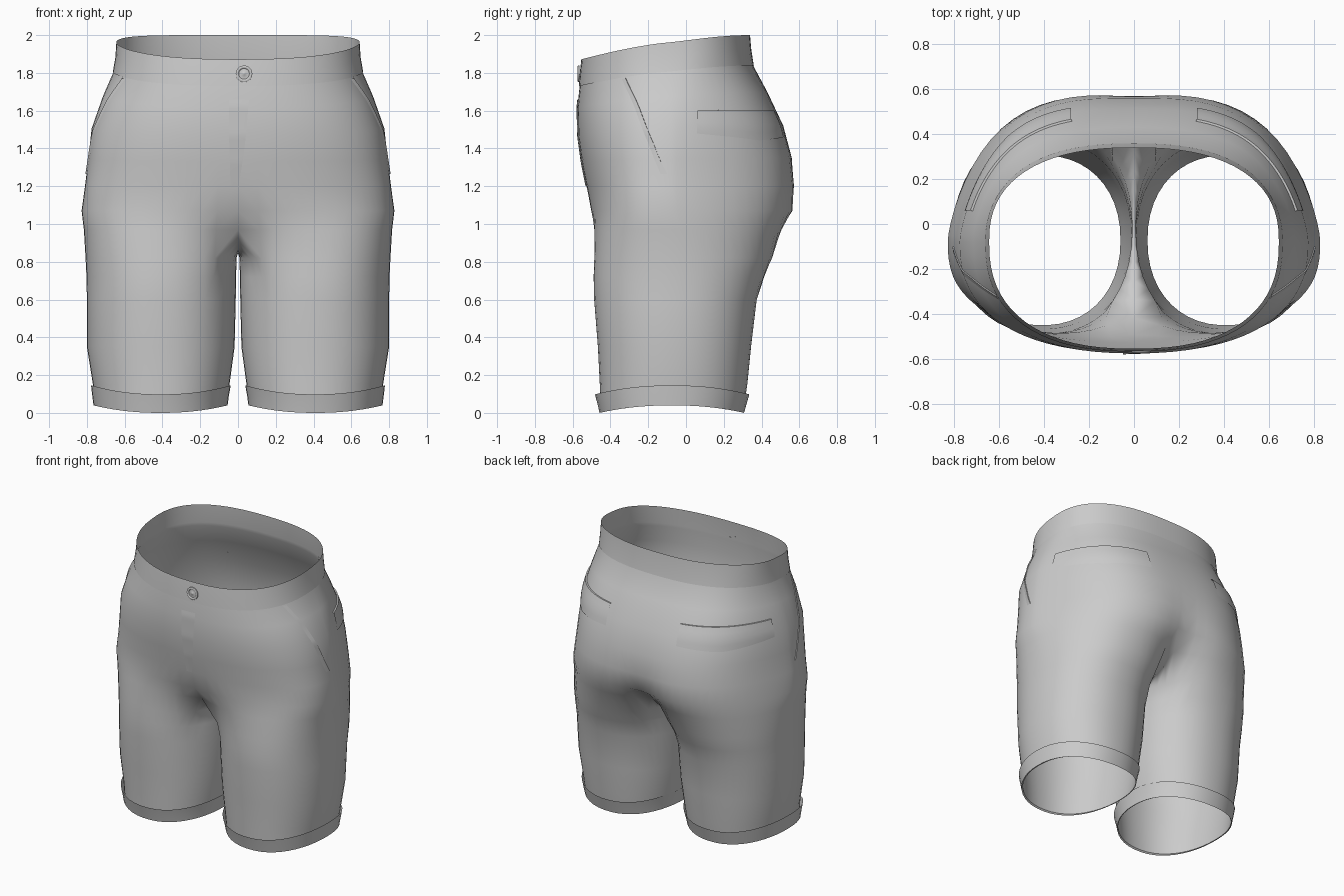
import bpy, bmesh, math
from mathutils import Vector

if "Cube" in bpy.data.objects:
    bpy.data.objects.remove(bpy.data.objects["Cube"])

M, K = 36, 10          # outer columns of a half, inner-thigh columns
YM = -0.08             # depth of the widest point


def spow(v, p):
    return math.copysign(abs(v) ** p, v)


# Hip rows: front z, back z, half width, front y, back y, centre dip front/back,
# front roundness, back tapering
ROWS = [
    (1.872, 2.00, .640, -.550, .335, 0, 0, .83, 0),
    (1.80, 1.92, .645, -.558, .342, 0, 0, .83, 0),
    (1.73, 1.84, .658, -.563, .355, 0, 0, .83, .2),
    (1.62, 1.70, .715, -.575, .430, 0, 0, .83, .6),
    (1.47, 1.52, .775, -.572, .515, 0, 0, .83, .9),
    (1.33, 1.35, .792, -.553, .565, 0, .005, .82, 1),
    (1.20, 1.20, .810, -.527, .583, 0, .015, .80, 1),
    (1.07, 1.07, .828, -.512, .583, .02, .05, .77, .9),
    (.97, .97, .812, -.507, .555, .09, .15, .74, .6),
]
# Leg rings: z, inner x, outer x, front y, back y
LEGS = [
    (.82, .008, .803, -.502, .460),
    (.72, .010, .80, -.495, .408),
    (.60, .012, .80, -.487, .375),
    (.35, .018, .80, -.467, .345),
    (.15, .045, .768, -.457, .325),
    (.01, .060, .757, -.450, .305),
]


def torso(th, v, off=0.0):
    """Point on the hips: th 0 = front centre, pi = back centre; v = row."""
    i = max(0, min(int(v), len(ROWS) - 2))
    f = v - i
    zf, zb, a, yf, yb, df, db, e, k = [p + (q - p) * f for p, q in zip(ROWS[i], ROWS[i + 1])]
    s, c = math.sin(th), math.cos(th)
    if abs(s) < 1e-6:
        s = 0.0
    if c > 0:
        x, y = a * spow(s, .83), YM - (YM - yf) * c ** e
    else:
        d = -c
        taper = .35 * d + .65 * d * d * (3 - 2 * d)
        x = a * spow(s, .83 + .17 * k)
        y = YM + (yb - YM) * ((1 - k) * d ** .83 + k * taper)
    w = math.exp(-(x / .17) ** 2)
    y += df * w if c > 0 else -db * w
    z = zf + (zb - zf) * math.sin(math.pi / 4 * (1 - c))
    return Vector((x + off * s, y - off * c, z))


def leg_ring(z, x0, x1, y0, y1, wave=0.0):
    """Closed ring, starting at the inner front and going round the outside."""
    ring = []
    for j in range(M + K):
        a = 40 + 280 * j / M if j <= M else 320 + 80 * (j - M) / K
        a = math.radians(a)
        c, s = math.cos(a), math.sin(a)
        ring.append(Vector(((x0 + x1) / 2 - (x1 - x0) / 2 * spow(c, .92),
                            (y0 + y1) / 2 - (y1 - y0) / 2 * spow(s, .92),
                            z + wave * c * c)))
    return ring


def bridge(bm, a, b, closed=False):
    n = len(a)
    for j in range(n if closed else n - 1):
        k = (j + 1) % n
        bm.faces.new((a[j], a[k], b[k], b[j]))


def finish(name, bm, mirror=True, ref=(.35, -.08)):
    """Face outward, smooth by angle and mirror."""
    bmesh.ops.recalc_face_normals(bm, faces=bm.faces)
    total = 0
    for f in bm.faces:
        m = f.calc_center_median()
        total += f.calc_area() * f.normal.dot(Vector((m.x - ref[0], m.y - ref[1], 0)))
    if total < 0:
        bmesh.ops.reverse_faces(bm, faces=bm.faces)
    me = bpy.data.meshes.new(name)
    bm.to_mesh(me)
    bm.free()
    ob = bpy.data.objects.new(name, me)
    bpy.context.collection.objects.link(ob)
    bpy.ops.object.select_all(action='DESELECT')
    ob.select_set(True)
    bpy.context.view_layer.objects.active = ob
    bpy.ops.object.shade_smooth_by_angle(angle=math.radians(50))
    if mirror:
        ob.modifiers.new("Mirror", 'MIRROR')
    return ob


def hip_row(bm, v, off=0.0):
    return [bm.verts.new(torso(math.pi * j / M, v, off)) for j in range(M + 1)]


# Shorts body: hips that split into a leg at the crotch curve
bm = bmesh.new()
rows = [hip_row(bm, v) for v in (1.7, 2, 3, 4, 5, 6, 7, 8)]
for a, b in zip(rows, rows[1:]):
    bridge(bm, a, b)
front, back = rows[-1][0].co, rows[-1][-1].co
crotch = []
for j in range(1, K):
    p = back.lerp(front, j / K)
    p.z -= .125 * math.sin(math.pi * j / K) ** .6
    crotch.append(bm.verts.new(p))
prev = rows[-1] + crotch
for i, r in enumerate(LEGS):
    ring = [bm.verts.new(p) for p in leg_ring(*r, wave=.03 if i == len(LEGS) - 1 else 0)]
    bridge(bm, prev, ring, True)
    rows.append(ring)
    prev = ring
# Ease the change from hip to leg along each column
for _ in range(3):
    for j in range(1, M):
        new = {i: rows[i][j].co * .5 + (rows[i - 1][j].co + rows[i + 1][j].co) * .25 for i in (7, 8, 9)}
        for i, co in new.items():
            rows[i][j].co.x, rows[i][j].co.y = co.x, co.y
finish("shorts_body", bm)

# Waistband
bm = bmesh.new()
rows = [hip_row(bm, v, .004) for v in (0, 1, 2)]
for a, b in zip(rows, rows[1:]):
    bridge(bm, a, b)
finish("waistband", bm)

# Turned-up leg cuffs
bm = bmesh.new()
prev = None
for r in ((.01, .060, .757, -.450, .305, .03), (0, .055, .765, -.458, .308, .04),
          (.05, .048, .772, -.470, .322, .045), (.098, .038, .778, -.483, .336, .048)):
    ring = [bm.verts.new(p) for p in leg_ring(*r)]
    if prev:
        bridge(bm, prev, ring, True)
    prev = ring
finish("leg_cuff", bm)


def sample(path, t):
    """Point at t in 0..1 along a polyline of (th, v) pairs."""
    u = t * (len(path) - 1)
    i = min(int(u), len(path) - 2)
    return [p + (q - p) * (u - i) for p, q in zip(path[i], path[i + 1])]


def patch(name, edge_a, edge_b, off_a, off_b, steps=24, mirror=True):
    """Raised strip on the hips between two paths, edges tucked to the body."""
    bm = bmesh.new()
    prev = None
    for i in range(steps + 1):
        a, b = sample(edge_a, i / steps), sample(edge_b, i / steps)
        row = []
        for s in (None, 0, .25, .5, .75, 1):
            off = 0 if s is None else off_a + (off_b - off_a) * s
            s = s or 0
            row.append(bm.verts.new(torso(a[0] + (b[0] - a[0]) * s, a[1] + (b[1] - a[1]) * s, off)))
        if prev:
            bridge(bm, prev, row)
        prev = row
    finish(name, bm, mirror, (0, -.08))


# Back pockets, slanted front pocket edges and fly
patch("back_pocket", [(1.85, 3.5), (2.78, 3.55)], [(1.85, 4.2), (2.35, 4.45), (2.78, 4.35)], .010, .004)
slash = [(1.13, 2.05), (1.30, 3.3), (1.44, 4.5), (1.55, 5.55)]
patch("front_pocket_edge", slash, [(t - .05, v) for t, v in slash], .006, .001)
patch("fly", [(-.040, 2.65), (-.026, 6)], [(.05, 2.65), (.0, 6)], .005, .001, mirror=False)

# Waist button: lathed disc with a raised rim
bm = bmesh.new()
prev = None
for r, y in ((.044, -.564), (.044, -.571), (.038, -.575), (.031, -.573), (.028, -.569), (.008, -.569), (.005, -.572)):
    ring = [bm.verts.new((.032 + r * math.cos(k * math.pi / 12), y, 1.795 + r * math.sin(k * math.pi / 12)))
            for k in range(24)]
    if prev:
        bridge(bm, prev, ring, True)
    prev = ring
bm.faces.new(prev)
finish("waist_button", bm, False, (.032, -.5))
